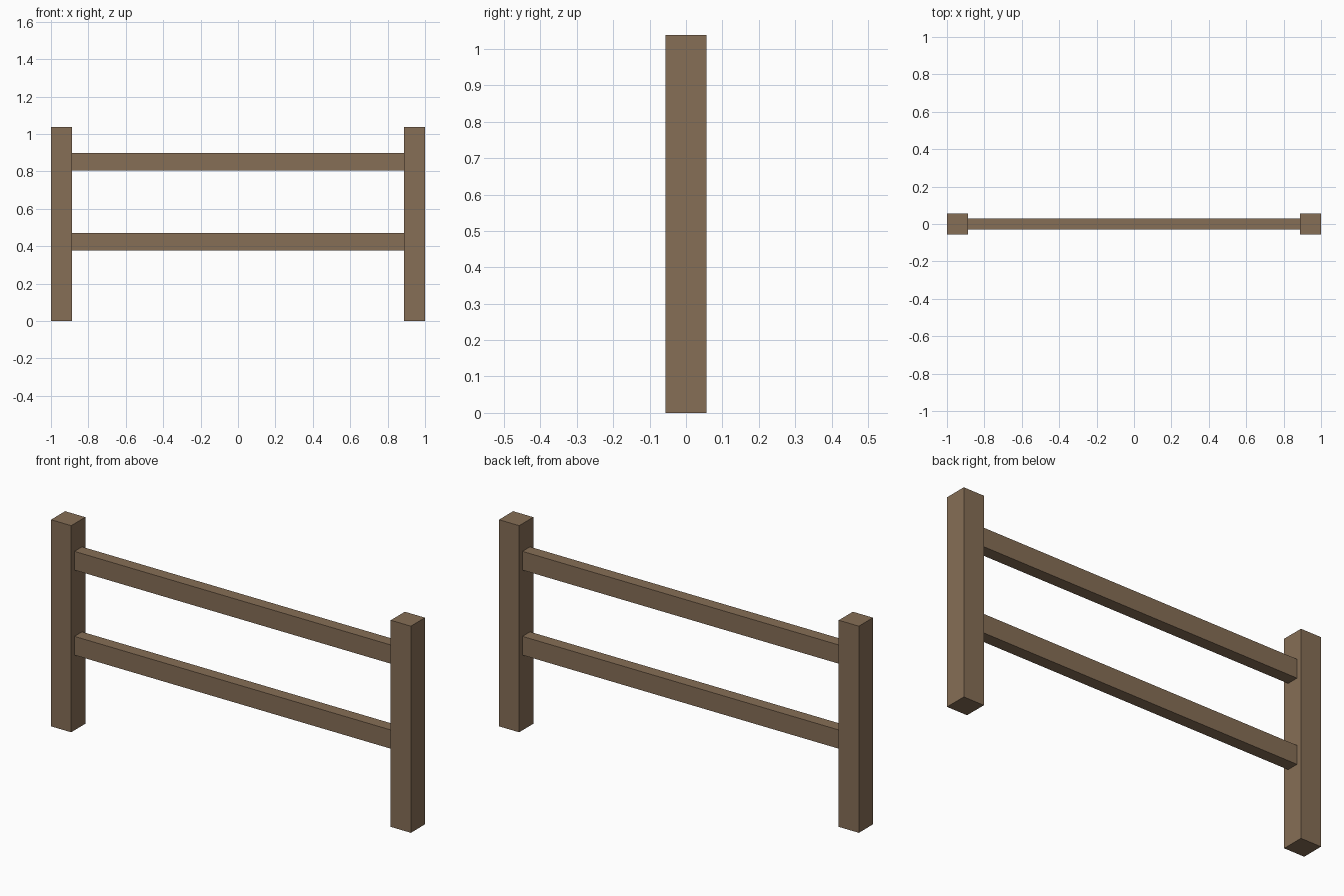
import bpy

cube = bpy.data.objects.get("Cube")
if cube:
    bpy.data.objects.remove(cube, do_unlink=True)

# Single wood colour
wood = bpy.data.materials.new("brown_wood")
wood.use_nodes = True
colour = (0.24, 0.157, 0.093, 1)
wood.diffuse_color = colour
bsdf = wood.node_tree.nodes["Principled BSDF"]
bsdf.inputs["Base Color"].default_value = colour
bsdf.inputs["Roughness"].default_value = 0.9


def beam(name, centre, size):
    """Add a flat-shaded wooden box."""
    bpy.ops.mesh.primitive_cube_add(size=1, location=centre)
    obj = bpy.context.object
    obj.name = name
    obj.scale = size
    bpy.ops.object.transform_apply(location=False, rotation=False, scale=True)
    obj.data.materials.append(wood)
    return obj


POST_WIDTH, POST_HEIGHT = 0.112, 1.038
RAIL_HEIGHT, RAIL_DEPTH = 0.094, 0.06
post_x = 1 - POST_WIDTH / 2

# Upright posts
for side, name in ((1, "left_post"), (-1, "right_post")):
    beam(name, (side * post_x, 0, POST_HEIGHT / 2),
         (POST_WIDTH, POST_WIDTH, POST_HEIGHT))

# Horizontal rails spanning between the posts
for name, z in (("lower_rail", 0.425), ("upper_rail", 0.852)):
    beam(name, (0, 0, z), (2 - 2 * POST_WIDTH, RAIL_DEPTH, RAIL_HEIGHT))
